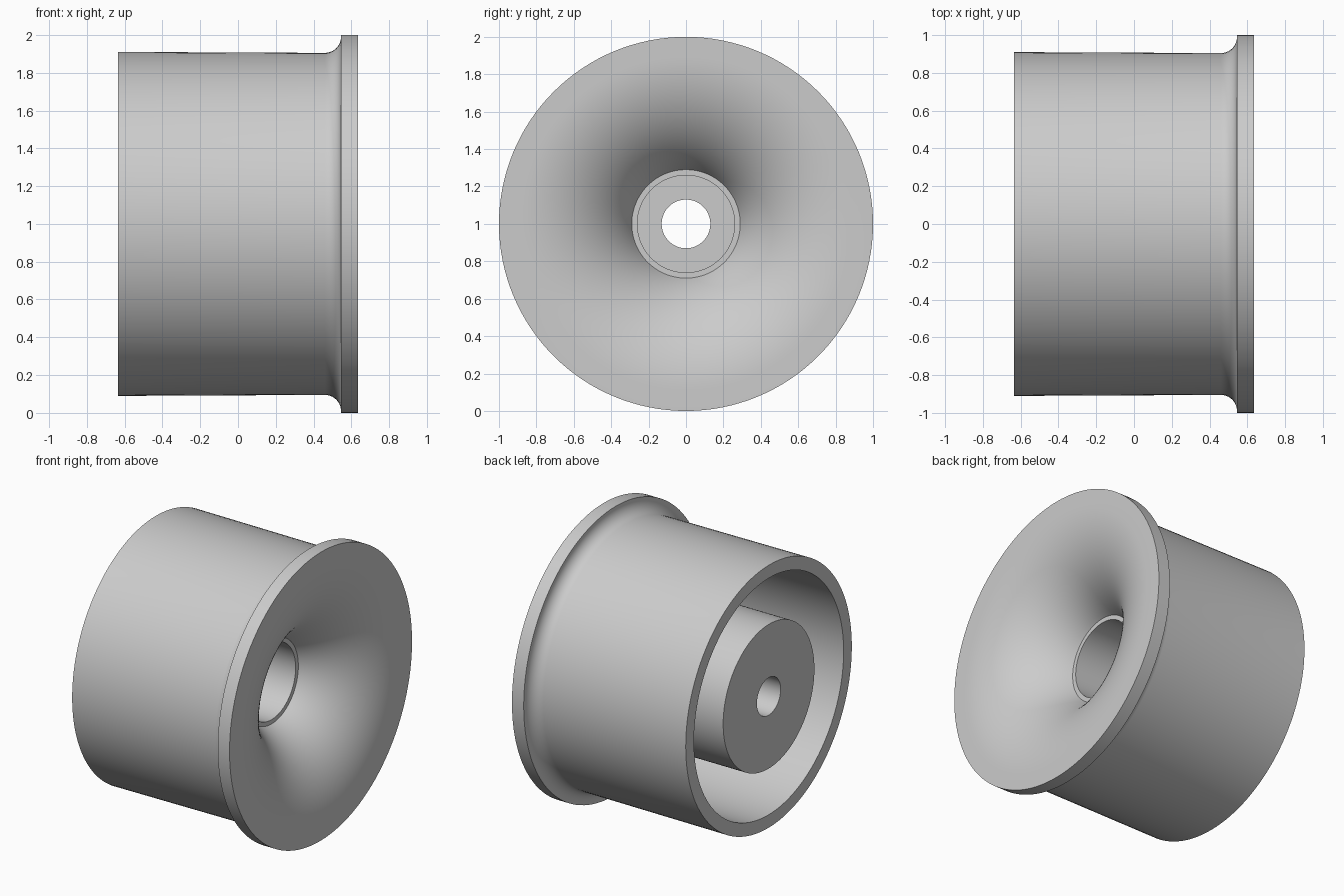
import bpy, bmesh
from math import sin, cos, pi, asin, radians
from mathutils import Vector, Matrix

cube = bpy.data.objects.get("Cube")
if cube:
    bpy.data.objects.remove(cube, do_unlink=True)

SEGMENTS = 128
BACK, FRONT = -0.635, 0.635      # end planes along the axis
AXIS_HEIGHT = 1.0


def arc(cx, cr, radius, start, end, steps):
    """Points (x, radius) along a circular arc of the profile."""
    return [(cx + radius * cos(start + (end - start) * i / steps),
             cr + radius * sin(start + (end - start) * i / steps))
            for i in range(steps + 1)]


def lathe(name, profile, material):
    """Revolve a closed (x, radius) profile about the x axis."""
    bm = bmesh.new()
    verts = [bm.verts.new((x, 0, r)) for x, r in profile]
    edges = [bm.edges.new((verts[i - 1], verts[i])) for i in range(len(verts))]
    bmesh.ops.spin(bm, geom=verts + edges, cent=(0, 0, 0), axis=(1, 0, 0),
                   angle=2 * pi, steps=SEGMENTS, use_merge=True)
    bmesh.ops.remove_doubles(bm, verts=bm.verts, dist=1e-5)
    bmesh.ops.recalc_face_normals(bm, faces=bm.faces)
    bm.transform(Matrix.Translation(Vector((0, 0, AXIS_HEIGHT))))
    mesh = bpy.data.meshes.new(name)
    bm.to_mesh(mesh)
    bm.free()
    mesh.materials.append(material)
    obj = bpy.data.objects.new(name, mesh)
    bpy.context.collection.objects.link(obj)
    bpy.ops.object.select_all(action='DESELECT')
    obj.select_set(True)
    bpy.context.view_layer.objects.active = obj
    bpy.ops.object.shade_smooth_by_angle(angle=radians(25))
    return obj


grey = bpy.data.materials.new("plain grey")
grey.use_nodes = True
colour = (0.6, 0.6, 0.6, 1)
grey.diffuse_color = colour
grey.node_tree.nodes["Principled BSDF"].inputs["Base Color"].default_value = colour

# Outer sleeve, fillet and flange
profile = [(BACK, 0.82), (BACK, 0.91)]
profile += arc(0.46, 0.99, 0.085, -pi / 2, 0, 10)
profile += [(0.545, 1.0), (FRONT, 1.0)]

# Flared funnel, tangent to the front face and ending at the throat
lip, throat, depth = 0.89, 0.29, 0.375
run = lip - throat
bend = (run ** 2 + depth ** 2) / (2 * depth)
profile += arc(FRONT - bend, lip, bend, 0, -asin(run / bend), 24)

# Throat ledge, counterbore and through hole
profile += [(FRONT - depth, 0.26), (-0.4, 0.26), (-0.4, 0.13), (BACK, 0.13)]

# Hub and the ring-shaped cavity around it
profile += [(BACK, 0.5), (0.2, 0.5), (0.2, 0.82)]

lathe("flanged_bushing", profile, grey)
